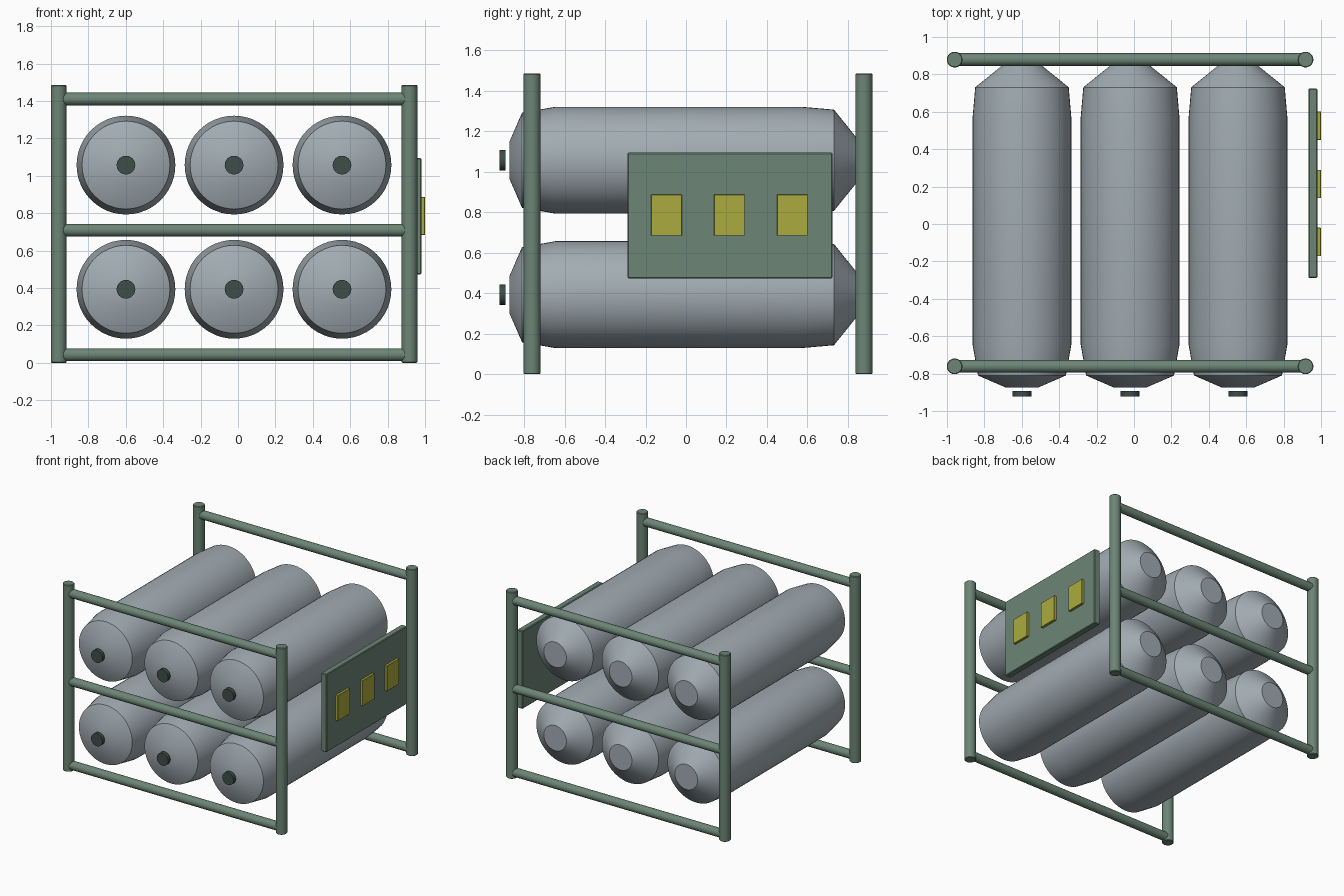
import bpy
import bmesh
import math
from mathutils import Matrix, Vector

if "Cube" in bpy.data.objects:
    bpy.data.objects.remove(bpy.data.objects["Cube"])


def material(name, rgb):
    m = bpy.data.materials.new(name)
    m.diffuse_color = (*rgb, 1)
    m.use_nodes = True
    m.node_tree.nodes["Principled BSDF"].inputs["Base Color"].default_value = m.diffuse_color
    return m


GREEN = material("frame green", (0.15, 0.235, 0.18))
GREY = material("tank grey", (0.36, 0.415, 0.45))
DARK = material("valve dark green", (0.048, 0.075, 0.063))
YELLOW = material("label yellow", (0.41, 0.41, 0.05))


def finish(bm, name, mat, smooth=True):
    bmesh.ops.recalc_face_normals(bm, faces=bm.faces)
    mesh = bpy.data.meshes.new(name)
    bm.to_mesh(mesh)
    bm.free()
    mesh.materials.append(mat)
    obj = bpy.data.objects.new(name, mesh)
    bpy.context.collection.objects.link(obj)
    if smooth:
        bpy.ops.object.select_all(action='DESELECT')
        obj.select_set(True)
        bpy.context.view_layer.objects.active = obj
        bpy.ops.object.shade_smooth_by_angle(angle=math.radians(30))
    return obj


def lathe(name, start, axis, profile, mat, sides=32):
    """Capped solid of revolution; profile holds (distance, radius) pairs."""
    bm = bmesh.new()
    rings = [[bm.verts.new((r * math.cos(2 * math.pi * i / sides),
                            r * math.sin(2 * math.pi * i / sides), d))
              for i in range(sides)] for d, r in profile]
    for a, b in zip(rings, rings[1:]):
        for i in range(sides):
            j = (i + 1) % sides
            bm.faces.new((a[i], a[j], b[j], b[i]))
    bm.faces.new(rings[0])
    bm.faces.new(rings[-1])
    turn = Vector((0, 0, 1)).rotation_difference(Vector(axis)).to_matrix().to_4x4()
    bm.transform(Matrix.Translation(start) @ turn)
    return finish(bm, name, mat)


def box(name, low, high, mat, bevel):
    low, high = Vector(low), Vector(high)
    bm = bmesh.new()
    bmesh.ops.create_cube(bm, size=1)
    bm.transform(Matrix.Translation((low + high) / 2)
                 @ Matrix.Diagonal((*(high - low), 1)))
    bmesh.ops.bevel(bm, geom=bm.edges[:], offset=bevel, segments=1, affect='EDGES')
    return finish(bm, name, mat, smooth=False)


# Upright posts and cross rails, front and back
LEFT, RIGHT = -0.959, 0.917
for side, y in (("front", -0.761), ("back", 0.879)):
    for x in (LEFT, RIGHT):
        lathe(side + "_post", (x, y, 0), (0, 0, 1),
              [(0, 0.038), (0.004, 0.042), (1.481, 0.042), (1.485, 0.038)], GREEN)
    for z in (0.043, 0.709, 1.41):
        lathe(side + "_rail", (LEFT, y, z), (1, 0, 0),
              [(0, 0.034), (RIGHT - LEFT, 0.034)], GREEN)

# Two rows of three tanks, each with a valve in front
TANK = [(-0.873, 0.09), (-0.81, 0.235), (-0.645, 0.264),
        (0.57, 0.264), (0.731, 0.25), (0.852, 0.1)]
for z in (0.393, 1.057):
    for x in (-0.599, -0.021, 0.556):
        lathe("tank", (x, 0, z), (0, 1, 0), TANK, GREY, 48)
        lathe("valve", (x, 0, z), (0, 1, 0),
              [(-0.921, 0.05), (-0.892, 0.05)], DARK, 24)

# Side panel with three raised labels
box("side_panel", (0.932, -0.288, 0.473), (0.981, 0.724, 1.094), GREEN, 0.005)
for y in (-0.096, 0.214, 0.525):
    box("label", (0.975, y - 0.076, 0.684), (1.0, y + 0.076, 0.887), YELLOW, 0.002)
